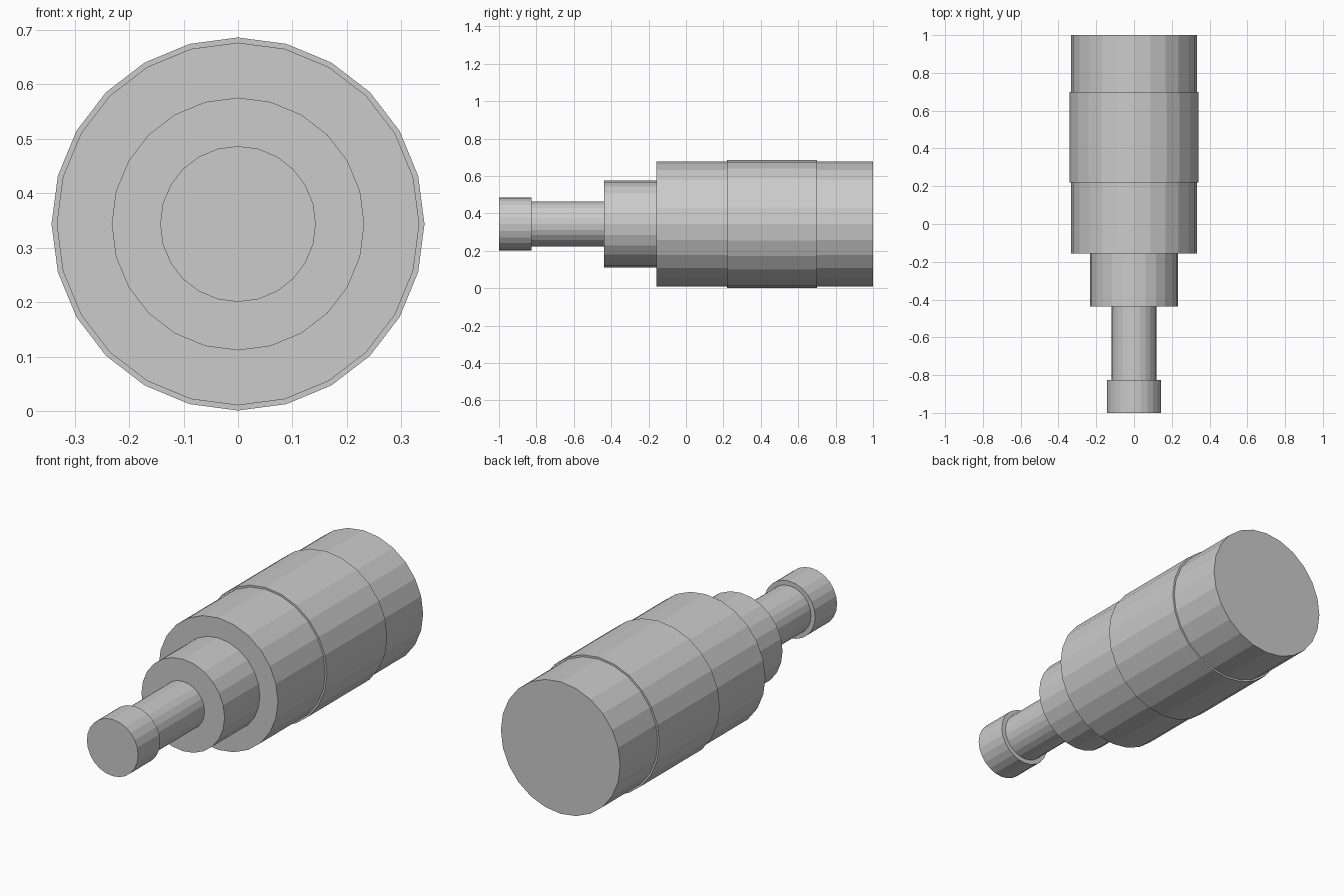
import bpy
import math

if "Cube" in bpy.data.objects:
    bpy.data.objects.remove(bpy.data.objects["Cube"])

AXIS_Z = 0.3435   # height of the shared centre line
SIDES = 24


def cylinder(name, y0, y1, radius):
    """Flat-shaded capped cylinder lying along y, with a vertex at the top."""
    bpy.ops.mesh.primitive_cylinder_add(
        vertices=SIDES, radius=radius, depth=y1 - y0,
        location=(0, (y0 + y1) / 2, AXIS_Z), rotation=(math.pi / 2, 0, 0))
    obj = bpy.context.object
    obj.name = name
    return obj


# Stepped barrel, front to back: name, start y, end y, radius
parts = [
    ("front_tip", -1.0, -0.825, 0.143),
    ("neck", -0.825, -0.438, 0.12),
    ("collar", -0.438, -0.157, 0.232),
    ("front_body", -0.157, 0.22, 0.333),
    ("middle_band", 0.22, 0.70, 0.3425),
    ("rear_body", 0.70, 1.0, 0.333),
]
for part in parts:
    cylinder(*part)
